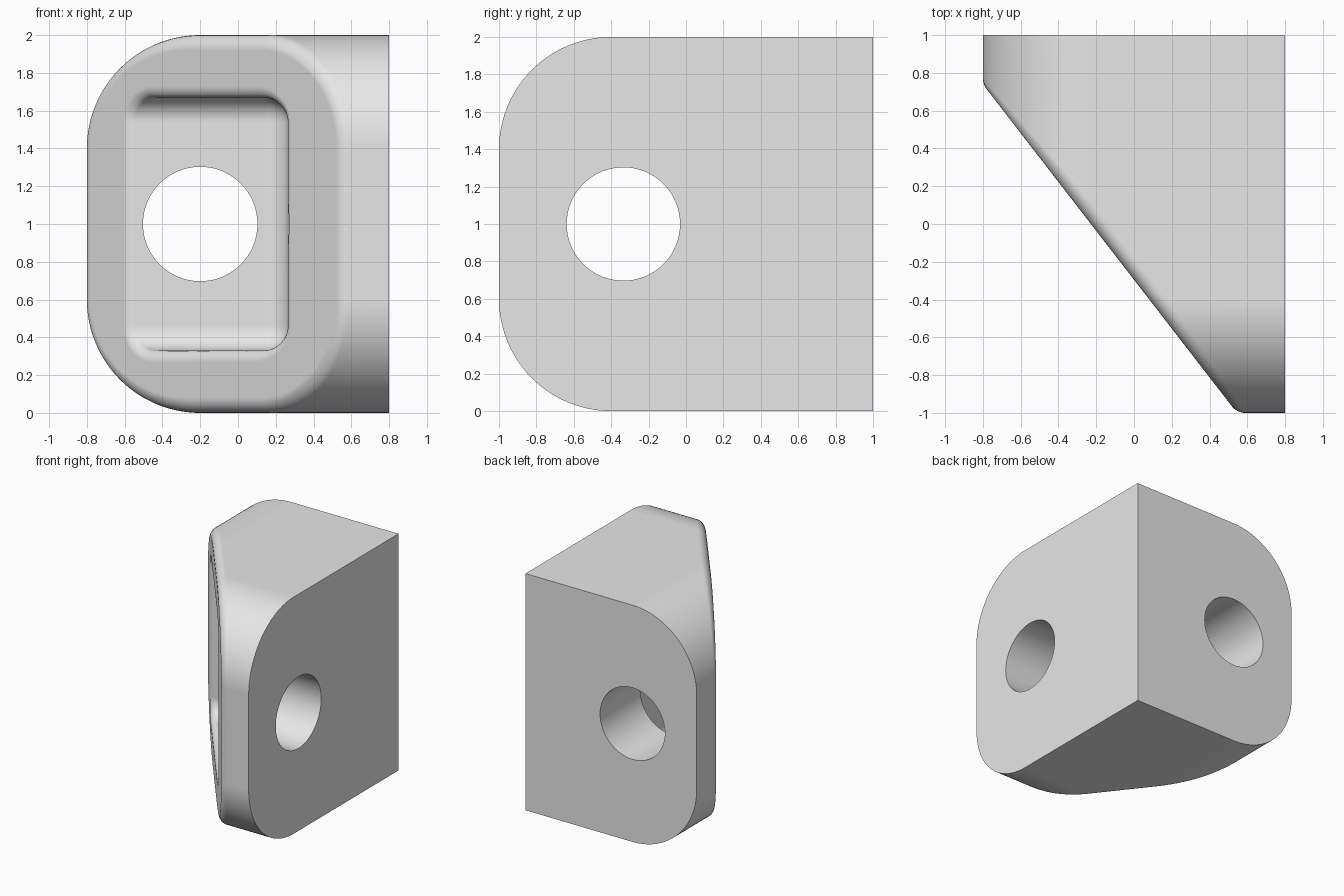
import bpy, bmesh, math
from mathutils import Vector, Matrix

cube = bpy.data.objects.get("Cube")
if cube:
    bpy.data.objects.remove(cube, do_unlink=True)

SLANT_POINT = Vector((0, -0.295, 1))
SLANT_NORMAL = Vector((-1.293, -1, 0)).normalized()
RIM_UNIT = 0.1

grey = bpy.data.materials.new("light_grey")
grey.use_nodes = True
grey.diffuse_color = (0.8, 0.8, 0.8, 1)
grey.node_tree.nodes["Principled BSDF"].inputs["Base Color"].default_value = (0.8, 0.8, 0.8, 1)


def to_object(name, bm):
    bmesh.ops.recalc_face_normals(bm, faces=bm.faces)
    mesh = bpy.data.meshes.new(name)
    bm.to_mesh(mesh)
    bm.free()
    mesh.materials.append(grey)
    obj = bpy.data.objects.new(name, mesh)
    bpy.context.collection.objects.link(obj)
    return obj


def rounded_slab(name, near, far, radius, start, depth, place):
    """Extrude a plate profile whose two corners on the near side are round."""
    bm = bmesh.new()
    profile = [(far, 0), (far, 2)]
    steps = 32
    for centre_z, first in ((2 - radius, 90), (radius, 180)):
        for i in range(steps + 1):
            a = math.radians(first + 90 * i / steps)
            profile.append((near + radius + radius * math.cos(a), centre_z + radius * math.sin(a)))
    face = bm.faces.new([bm.verts.new(place(u, start, z)) for u, z in profile])
    extruded = bmesh.ops.extrude_face_region(bm, geom=[face])["geom"]
    verts = [v for v in extruded if isinstance(v, bmesh.types.BMVert)]
    bmesh.ops.translate(bm, verts=verts, vec=place(0, depth, 0))
    return to_object(name, bm)


def box(name, low, high):
    bm = bmesh.new()
    low, high = Vector(low), Vector(high)
    bmesh.ops.create_cube(bm, size=1, matrix=Matrix.Translation((low + high) / 2)
                          @ Matrix.Diagonal((*(high - low), 1)))
    return bm


def apply(obj, mod):
    bpy.ops.object.select_all(action="DESELECT")
    bpy.context.view_layer.objects.active = obj
    obj.select_set(True)
    bpy.ops.object.modifier_apply(modifier=mod.name)


def boolean(obj, cutter, operation):
    mod = obj.modifiers.new("cut", "BOOLEAN")
    mod.solver = "EXACT"
    mod.operation = operation
    mod.object = cutter
    apply(obj, mod)
    bpy.data.objects.remove(cutter, do_unlink=True)


# Outer block: two round-cornered plates intersected
body = rounded_slab("corner_bracket", -0.8, 0.8, 0.6, -1, 2, lambda u, d, z: Vector((u, d, z)))
side = rounded_slab("side_profile", -1, 1, 0.6, -1, 2, lambda u, d, z: Vector((d, u, z)))
boolean(body, side, "INTERSECT")

# Slanted front face
bm = bmesh.new()
bm.from_mesh(body.data)
bmesh.ops.remove_doubles(bm, verts=bm.verts, dist=0.0001)
cut = bmesh.ops.bisect_plane(bm, geom=bm.verts[:] + bm.edges[:] + bm.faces[:], dist=0.00001,
                             plane_co=SLANT_POINT, plane_no=SLANT_NORMAL, clear_outer=True)
rim = [e for e in cut["geom_cut"] if isinstance(e, bmesh.types.BMEdge)]
bmesh.ops.edgeloop_fill(bm, edges=rim)
bmesh.ops.recalc_face_normals(bm, faces=bm.faces)
bm.to_mesh(body.data)
bm.free()

# Pocket with rounded inner edges
bm = box("pocket", (-2, -2, 0.33), (0.265, 0.465, 1.67))
inner = []
for e in bm.edges:
    mid = (e.verts[0].co + e.verts[1].co) / 2
    if mid.x > -1.9 and mid.y > -1.9:
        inner.append(e)
bmesh.ops.bevel(bm, geom=inner, offset=0.13, segments=8, profile=0.5, affect="EDGES")
boolean(body, to_object("pocket", bm), "DIFFERENCE")

# Constant-radius rounding around the slanted face and the pocket opening
bm = bmesh.new()
bm.from_mesh(body.data)
bmesh.ops.remove_doubles(bm, verts=bm.verts, dist=0.0001)
weight = bm.edges.layers.float.new("bevel_weight_edge")
for e in bm.edges:
    on_slant = all(abs((v.co - SLANT_POINT).dot(SLANT_NORMAL)) < 0.0005 for v in e.verts)
    if on_slant and len(e.link_faces) == 2:
        angle = e.calc_face_angle()
        if angle > 0.2:
            mid = (e.verts[0].co + e.verts[1].co) / 2
            opening = abs(mid.z - 1) < 0.68 and -0.62 < mid.x < 0.28
            radius = 0.06 if opening else 0.08
            e[weight] = min(1, radius * math.tan(angle / 2) / RIM_UNIT)
bm.to_mesh(body.data)
bm.free()
mod = body.modifiers.new("rim", "BEVEL")
mod.limit_method = "WEIGHT"
mod.width = RIM_UNIT
mod.segments = 6
mod.use_clamp_overlap = False
apply(body, mod)

# Bolt holes through the back and the side
for name, centre, turn in (("back_hole", (-0.2, 0.6, 1), Matrix.Rotation(math.pi / 2, 4, "X")),
                           ("side_hole", (0.6, -0.335, 1), Matrix.Rotation(math.pi / 2, 4, "Y"))):
    bm = bmesh.new()
    bmesh.ops.create_cone(bm, cap_ends=True, segments=64, radius1=0.303, radius2=0.303,
                          depth=1, matrix=Matrix.Translation(centre) @ turn)
    boolean(body, to_object(name, bm), "DIFFERENCE")

# Smooth shading with crisp edges
bpy.ops.object.select_all(action="DESELECT")
bpy.context.view_layer.objects.active = body
body.select_set(True)
bpy.ops.object.shade_smooth_by_angle(angle=math.radians(30))
mod = body.modifiers.new("even_shading", "WEIGHTED_NORMAL")
mod.keep_sharp = True
